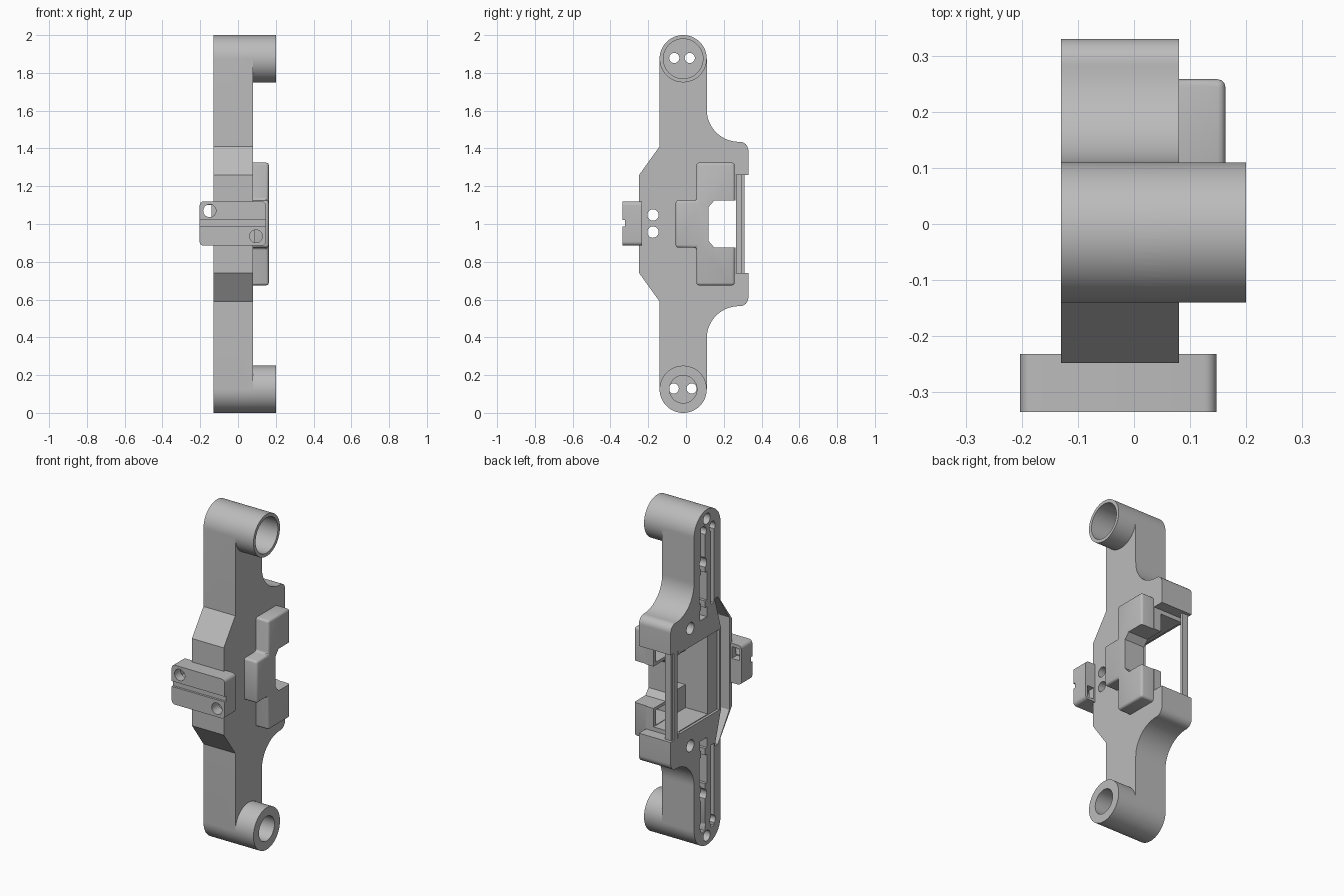
import bpy, bmesh, math

cube = bpy.data.objects.get("Cube")
if cube:
    bpy.data.objects.remove(cube)

grey = bpy.data.materials.new("plain grey")
grey.use_nodes = True
tone = (0.5, 0.5, 0.5, 1)
grey.diffuse_color = tone
grey.node_tree.nodes["Principled BSDF"].inputs["Base Color"].default_value = tone


def prism(name, outline, lo, hi, axis="x"):
    """Extrude an outline: (y, z) along x, or (x, z) along y."""
    def place(p, d):
        return (d, p[0], p[1]) if axis == "x" else (p[0], d, p[1])
    bm = bmesh.new()
    a = [bm.verts.new(place(p, lo)) for p in outline]
    b = [bm.verts.new(place(p, hi)) for p in outline]
    bm.faces.new(a)
    bm.faces.new(b[::-1])
    for i in range(len(a)):
        j = (i + 1) % len(a)
        bm.faces.new((a[j], a[i], b[i], b[j]))
    bmesh.ops.recalc_face_normals(bm, faces=bm.faces)
    mesh = bpy.data.meshes.new(name)
    bm.to_mesh(mesh)
    bm.free()
    mesh.materials.append(grey)
    ob = bpy.data.objects.new(name, mesh)
    bpy.context.collection.objects.link(ob)
    return ob


def arc(cx, cz, r, start, end, steps=12):
    angles = [math.radians(start + (end - start) * i / steps) for i in range(steps + 1)]
    return [(cx + r * math.cos(a), cz + r * math.sin(a)) for a in angles]


def circle(cx, cz, r, steps=32):
    return arc(cx, cz, r, 0, 360, steps)[:-1]


def rect(a, b, c, d):
    return [(a, c), (b, c), (b, d), (a, d)]


def flip(outline):
    return [(p[0], 2 - p[1]) for p in outline][::-1]


def apply(ob, kind, **settings):
    mod = ob.modifiers.new(kind.lower(), kind)
    for key, value in settings.items():
        setattr(mod, key, value)
    bpy.context.view_layer.objects.active = ob
    bpy.ops.object.modifier_apply(modifier=mod.name)


def combine(ob, other, operation):
    apply(ob, "BOOLEAN", object=other, operation=operation, solver="EXACT")
    bpy.data.objects.remove(other)


def cut(ob, outline, lo, hi, axis="x"):
    combine(ob, prism("cutter", outline, lo, hi, axis), "DIFFERENCE")


def cut_both(ob, outline, lo, hi):
    cut(ob, outline, lo, hi)
    cut(ob, flip(outline), lo, hi)


FACE, BACK = 0.08, -0.13

# Main arm: half outline, mirrored about the middle
half = [(-0.248, 1.26), (-0.14, 1.41)]
half += arc(-0.015, 1.875, 0.125, 180, 0, 32)
half += arc(0.28, 1.605, 0.17, 180, 270, 16)
half += arc(0.285, 1.39, 0.045, 90, 0, 8)
half += [(0.33, 1.26), (0.263, 1.26)]
body = prism("main_arm", half + flip(half), BACK, FACE)

# End bosses
for z in (0.125, 1.875):
    combine(body, prism("boss", circle(-0.015, z, 0.125, 64), 0, 0.2), "UNION")

# Raised housing on the +x face
pad_half = [(-0.055, 1.125), (0.055, 1.125), (0.055, 1.325), (0.258, 1.325)]
pad = prism("housing", pad_half + flip(pad_half), 0.045, 0.163)
apply(pad, "BEVEL", width=0.014, segments=3, limit_method="ANGLE")
combine(body, pad, "UNION")

# Hollow inside, open to the back edge
cut(body, rect(-0.13, 0.24, 0.76, 1.24), -0.2, BACK + 0.015)
cut(body, rect(-0.04, 0.29, 0.765, 1.235), -0.2, 0.03)
cut(body, rect(-0.037, 0.102, 0.903, 1.107), 0, 0.147)
cut_both(body, rect(0.073, 0.242, 1.143, 1.232), 0, 0.147)

# Window through the housing
window = [(0.15, 1.125), (0.12, 1.09)]
cut(body, [(0.3, 1.125)] + window + flip(window) + [(0.3, 0.875)], -0.2, 0.3)

# Cable channel along the front edge
outer = [(-0.115, 1.44), (-0.222, 1.275)]
inner = [(-0.145, 1.24), (-0.085, 1.44)]
cut(body, outer + flip(outer) + flip(inner) + inner, -0.2, -0.04)

# Arm slots and blind screw holes on the -x face
SLOT = -0.03
for outline in (rect(0.005, 0.045, 1.36, 1.91), rect(-0.08, -0.05, 1.42, 1.91),
                circle(0.025, 1.69, 0.035), rect(-0.012, 0.058, 1.46, 1.63),
                rect(-0.012, 0.055, 1.36, 1.42), circle(-0.01, 1.945, 0.032),
                circle(0.145, 1.35, 0.035)):
    cut_both(body, outline, -0.2, SLOT)

# Boss bores, wire holes and paired front holes
for z, r, ys in ((1.875, 0.105, (-0.062, 0.02)), (0.125, 0.073, (-0.065, 0.03))):
    cut(body, circle(-0.015, z, r, 48), 0.04, 0.3)
    for y in ys:
        cut(body, circle(y, z + 0.004, 0.027, 24), -0.2, 0.1)
for z in (0.957, 1.048):
    cut(body, circle(-0.175, z, 0.03, 24), -0.2, 0.2)

# Guide rails bridging the open back edge
rail = prism("outer_rail", rect(0.265, 0.297, 0.74, 1.265), BACK, BACK + 0.025)
lip = prism("inner_rail", rect(0.295, 0.311, 0.74, 1.265), BACK + 0.01, BACK + 0.05)

# Front mounting plate with groove and two screw holes
x0, x1, z0, z1, r = -0.203, 0.147, 0.885, 1.12, 0.022
corners = (arc(x0 + r, z0 + r, r, 180, 270, 6) + arc(x1 - r, z0 + r, r, 270, 360, 6)
           + arc(x1 - r, z1 - r, r, 0, 90, 6) + arc(x0 + r, z1 - r, r, 90, 180, 6))
plate = prism("mounting_plate", corners, -0.335, -0.232, "y")
cut(plate, rect(-0.3, 0.3, 0.988, 1.02), -0.4, -0.322, "y")
for x, z in ((-0.15, 1.07), (0.095, 0.935)):
    cut(plate, circle(x, z, 0.034), -0.4, -0.27, "y")
cut(plate, rect(-0.19, -0.14, 1.03, 1.1), -0.28, -0.2, "y")
cut(plate, rect(0.09, 0.135, 0.9, 0.97), -0.28, -0.2, "y")

# Smooth the round faces, keep edges sharp
for ob in (body, plate):
    bpy.ops.object.select_all(action="DESELECT")
    ob.select_set(True)
    bpy.context.view_layer.objects.active = ob
    bpy.ops.object.shade_smooth_by_angle(angle=math.radians(30))
